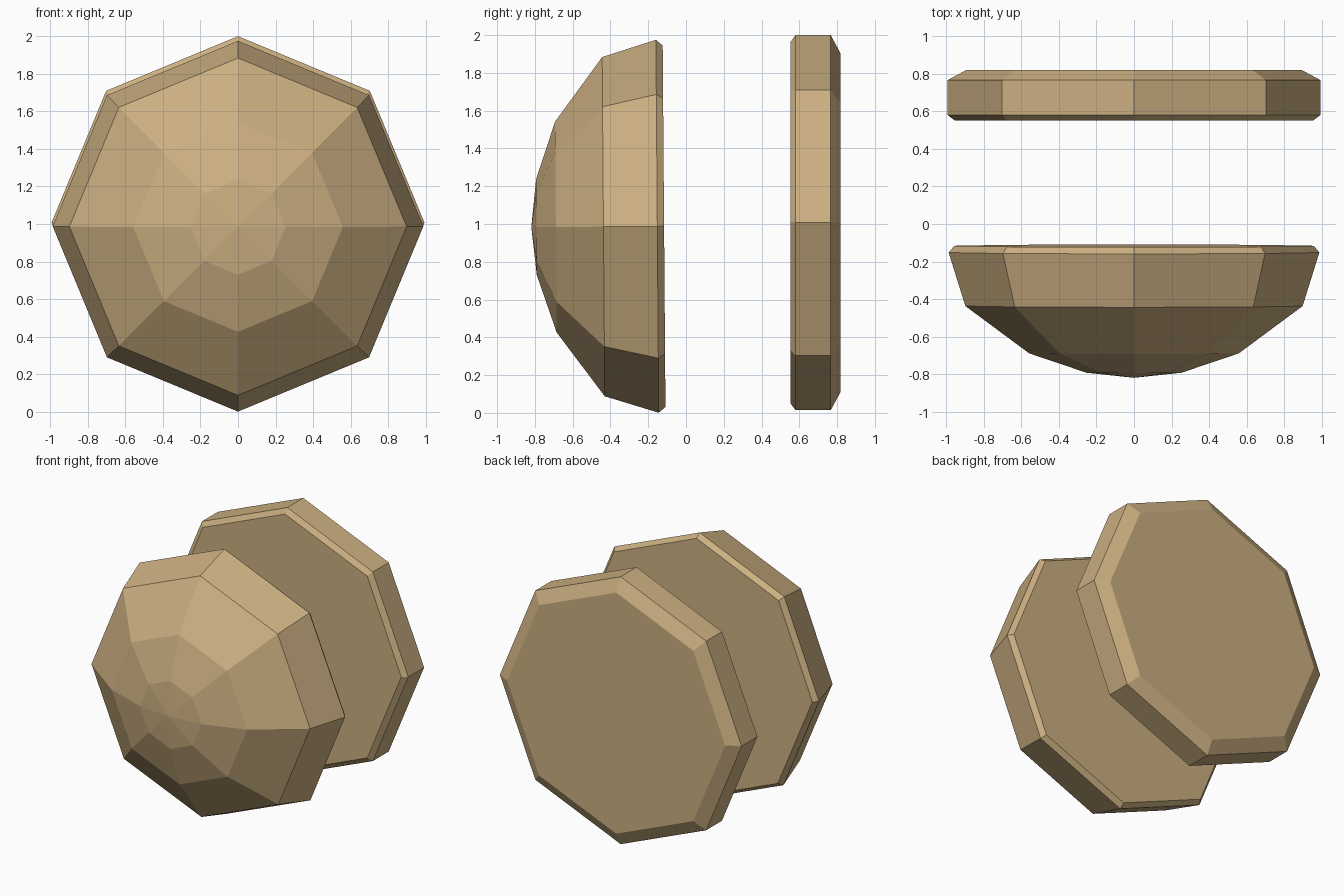
import bpy, bmesh, math
from mathutils import Matrix

if "Cube" in bpy.data.objects:
    bpy.data.objects.remove(bpy.data.objects["Cube"])

SIDES = 8

tan = bpy.data.materials.new("tan")
tan.diffuse_color = (0.6, 0.43, 0.22, 1)
tan.use_nodes = True
tan.node_tree.nodes["Principled BSDF"].inputs["Base Color"].default_value = tan.diffuse_color


def turned(name, profile, centre, tilt=0.0):
    """Octagonal solid turned around the y axis from (radius, y) points."""
    bm = bmesh.new()
    rings = []
    for r, y in profile:
        if r == 0:
            rings.append([bm.verts.new((0, y, 0))])
        else:
            rings.append([bm.verts.new((r * math.cos(math.tau * i / SIDES), y,
                                        r * math.sin(math.tau * i / SIDES)))
                          for i in range(SIDES)])
    for a, b in zip(rings, rings[1:]):
        for i in range(SIDES):
            j = (i + 1) % SIDES
            if len(a) == 1:
                bm.faces.new((a[0], b[i], b[j]))
            else:
                bm.faces.new((a[i], b[i], b[j], a[j]))
    # Flat caps on open ends
    for ring in (rings[0], rings[-1]):
        if len(ring) > 1:
            bm.faces.new(ring)
    bmesh.ops.recalc_face_normals(bm, faces=bm.faces)
    bm.transform(Matrix.Translation(centre) @ Matrix.Rotation(tilt, 4, 'X'))
    mesh = bpy.data.meshes.new(name)
    bm.to_mesh(mesh)
    bm.free()
    mesh.materials.append(tan)
    obj = bpy.data.objects.new(name, mesh)
    bpy.context.collection.objects.link(obj)
    return obj


# Domed front half, leaning very slightly forward
turned("front_dome",
       [(0, -0.667), (0.253, -0.64), (0.558, -0.537), (0.898, -0.285),
        (0.987, 0.0), (0.957, 0.036)],
       (0, -0.152, 0.988), tilt=0.0076)

# Flat rear disc with a narrow front bevel and a wider back bevel
turned("rear_disc",
       [(0.955, 0.552), (0.993, 0.58), (0.993, 0.766), (0.895, 0.819)],
       (0, 0, 1.007))
